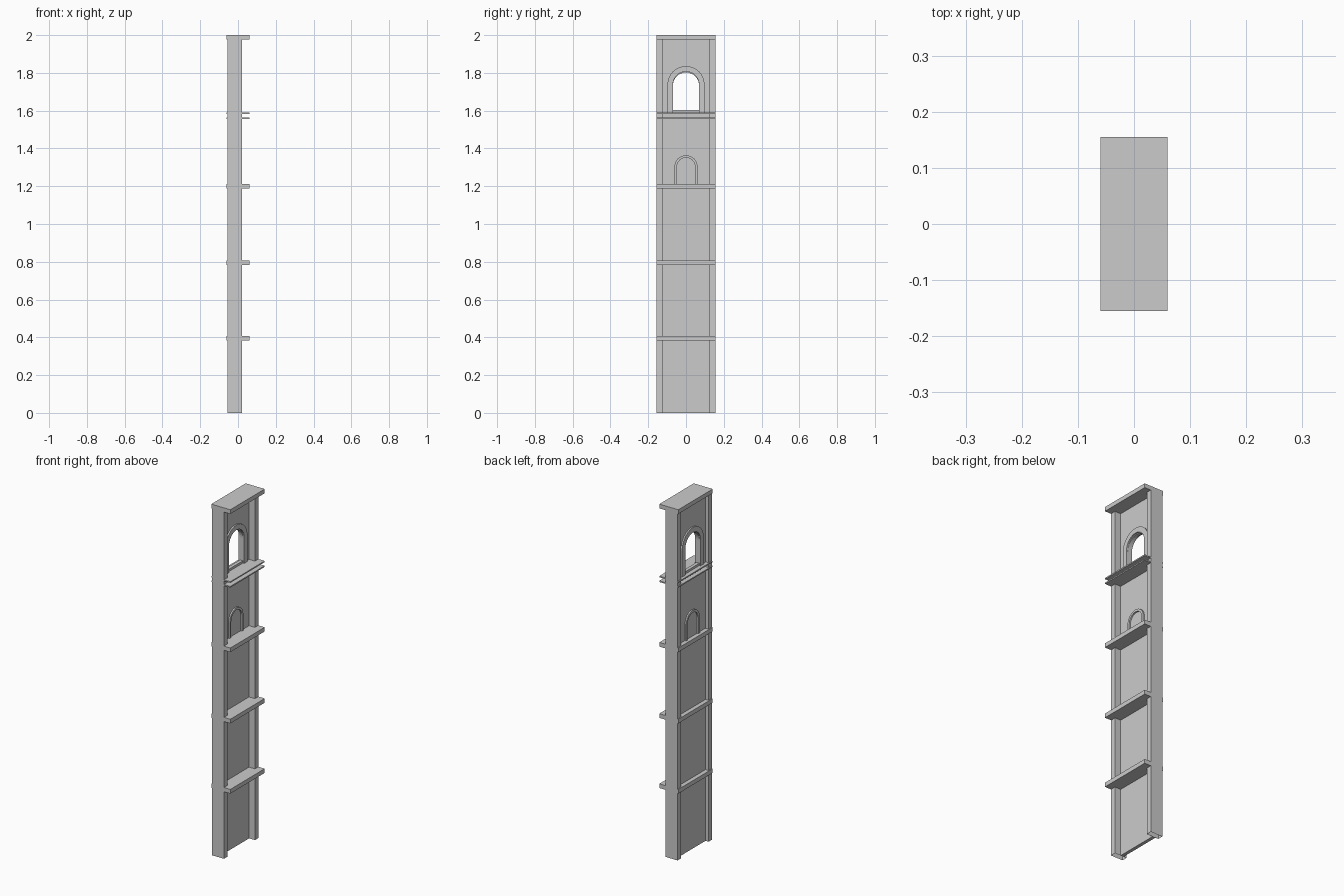
import bpy, bmesh, math

if "Cube" in bpy.data.objects:
    bpy.data.objects.remove(bpy.data.objects["Cube"])


def prism(name, profile, x0, x1, open_bottom=False):
    """Extrude a (y, z) outline along x."""
    bm = bmesh.new()
    face = bm.faces.new([bm.verts.new((x0, y, z)) for y, z in profile])
    ext = bmesh.ops.extrude_face_region(bm, geom=[face])
    for v in ext["geom"]:
        if isinstance(v, bmesh.types.BMVert):
            v.co.x = x1
    bmesh.ops.recalc_face_normals(bm, faces=bm.faces[:])
    if open_bottom:
        low = [f for f in bm.faces if all(v.co.z < 1e-5 for v in f.verts)]
        bmesh.ops.delete(bm, geom=low, context='FACES_ONLY')
    me = bpy.data.meshes.new(name)
    bm.to_mesh(me)
    bm.free()
    ob = bpy.data.objects.new(name, me)
    bpy.context.collection.objects.link(ob)
    return ob


def rect(y0, y1, z0, z1):
    return [(y0, z0), (y1, z0), (y1, z1), (y0, z1)]


def arch(r, spring, base, n=16):
    """Arch outline from left foot, over the crown, to right foot."""
    curve = [(-r * math.cos(math.pi * i / n), spring + r * math.sin(math.pi * i / n))
             for i in range(n + 1)]
    return [(-r, base)] + curve + [(r, base)]


def arch_trim(name, r_out, r_in, spring, base, x0, x1):
    prism(name, arch(r_out, spring, base) + arch(r_in, spring, base)[::-1], x0, x1)


BACK, FRONT = -0.036, -0.017   # wall panel faces
SILL = 1.603

# corner posts, hollow at the foot
for side, y0, y1 in (("left", -0.155, -0.124), ("right", 0.124, 0.155)):
    prism(side + "_post", rect(y0, y1, 0, 1.976), -0.055, 0.02, True)

# wall panel, solid below the window and notched around it above
prism("lower_wall", rect(-0.124, 0.124, 0, SILL), BACK, FRONT)
notch = arch(0.069, 1.733, SILL)
prism("window_wall", [(-0.124, SILL), (-0.124, 1.976), (0.124, 1.976), (0.124, SILL)]
      + notch[::-1], BACK, FRONT)

# raised surrounds of the window and the blind arch, on both faces
arch_trim("window_surround", 0.098, 0.069, 1.738, 1.59, BACK - 0.008, FRONT + 0.008)
arch_trim("blind_arch_surround", 0.061, 0.048, 1.303, 1.212, BACK - 0.008, FRONT + 0.008)

# ledges and top cap
bands = (("ledge_low", 0.382, 0.406), ("ledge_mid", 0.782, 0.806),
         ("ledge_high", 1.188, 1.212), ("string_course_low", 1.556, 1.563),
         ("string_course_high", 1.583, 1.59), ("top_cap", 1.976, 2.0))
for name, z0, z1 in bands:
    prism(name, rect(-0.155, 0.155, z0, z1), -0.06, 0.06)
